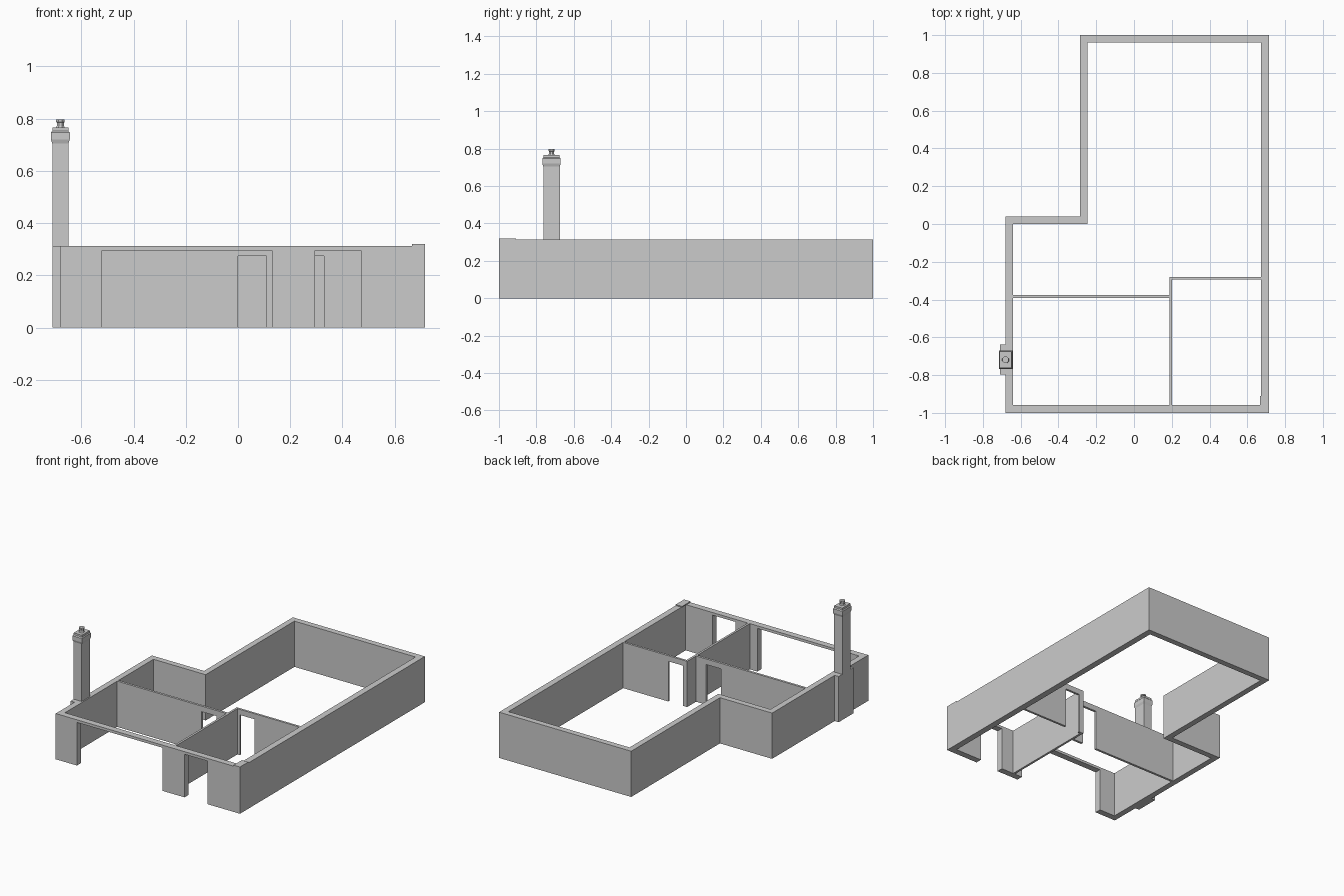
import bpy, bmesh, math

if "Cube" in bpy.data.objects:
    bpy.data.objects.remove(bpy.data.objects["Cube"])

H = 0.313  # wall height


def finish(bm, name):
    bmesh.ops.recalc_face_normals(bm, faces=bm.faces)
    me = bpy.data.meshes.new(name)
    bm.to_mesh(me)
    bm.free()
    ob = bpy.data.objects.new(name, me)
    bpy.context.collection.objects.link(ob)
    return ob


def box(name, x0, x1, y0, y1, z0, z1):
    return stack(name, (x0 + x1) / 2, (y0 + y1) / 2,
                 [((x1 - x0) / 2, (y1 - y0) / 2, z0), ((x1 - x0) / 2, (y1 - y0) / 2, z1)])


def stack(name, cx, cy, levels, sides=4):
    """Loft of rectangles or n-gons: levels are (half x, half y, z)."""
    bm = bmesh.new()
    k = 1 / math.cos(math.pi / sides) if sides == 4 else 1
    angs = [math.tau * (i + 0.5) / sides for i in range(sides)]
    rings = [[bm.verts.new((cx + hx * k * math.cos(a), cy + hy * k * math.sin(a), z))
              for a in angs] for hx, hy, z in levels]
    bm.faces.new(rings[0])
    bm.faces.new(rings[-1])
    for a, b in zip(rings, rings[1:]):
        for i in range(sides):
            j = (i + 1) % sides
            bm.faces.new((a[i], a[j], b[j], b[i]))
    return finish(bm, name)


def partition(name, outline, y0, y1):
    """Elevation outline in x-z, given thickness along y."""
    bm = bmesh.new()
    f = bm.faces.new([bm.verts.new((x, y0, z)) for x, z in outline])
    ext = bmesh.ops.extrude_face_region(bm, geom=[f])
    bmesh.ops.translate(bm, vec=(0, y1 - y0, 0),
                        verts=[v for v in ext["geom"] if isinstance(v, bmesh.types.BMVert)])
    return finish(bm, name)


# L-shaped outer wall as a closed ring
outer = [(-.68, -1), (.715, -1), (.715, 1), (-.285, 1), (-.285, .04), (-.68, .04)]
inner = [(-.64, -.957), (.672, -.957), (.672, .96), (-.245, .96), (-.245, 0), (-.64, 0)]
bm = bmesh.new()
o0, i0, i1, o1 = [[bm.verts.new((x, y, z)) for x, y in loop]
                  for loop, z in ((outer, 0), (inner, 0), (inner, H), (outer, H))]
rings = [o0, i0, i1, o1]
for r in range(4):
    a, b = rings[r], rings[(r + 1) % 4]
    for i in range(6):
        j = (i + 1) % 6
        bm.faces.new((a[i], a[j], b[j], b[i]))
walls = finish(bm, "outer_walls")

# Garage and entrance openings in the front wall
for x0, x1 in ((-.52, .13), (.295, .47)):
    cutter = box("opening_cutter", x0, x1, -1.1, -.9, -.1, .295)
    mod = walls.modifiers.new("opening", 'BOOLEAN')
    mod.operation, mod.solver, mod.object = 'DIFFERENCE', 'EXACT', cutter
    bpy.context.view_layer.objects.active = walls
    bpy.ops.object.modifier_apply(modifier=mod.name)
    bpy.data.objects.remove(cutter)

# Interior partitions with doorways
D = .275
partition("left_partition", [(-.64, 0), (0, 0), (0, D), (.11, D), (.11, 0), (.187, 0),
                             (.187, H), (-.64, H)], -.392, -.376)
partition("right_partition", [(.187, 0), (.22, 0), (.22, D), (.33, D), (.33, 0), (.672, 0),
                              (.672, H), (.187, H)], -.295, -.28)
box("middle_partition", .187, .202, -.957, -.295, 0, H)

# Raised block on the front right corner
box("corner_cap", .667, .715, -1, -.91, H, .32)

# Chimney
box("chimney_breast", -.71, -.68, -.797, -.637, 0, H)
cx, cy = -.68, -.719
stack("chimney_shaft", cx, cy, [(.031, .044, H), (.031, .044, .705), (.036, .049, .72),
                                (.036, .049, .747)])
stack("chimney_cap", cx, cy, [(.036, .049, .747), (.031, .043, .753), (.031, .043, .766)])
stack("chimney_pot", cx, cy, [(.019, .019, .766), (.015, .015, .772), (.014, .014, .785),
                              (.018, .018, .787), (.018, .018, .797)], 8)
